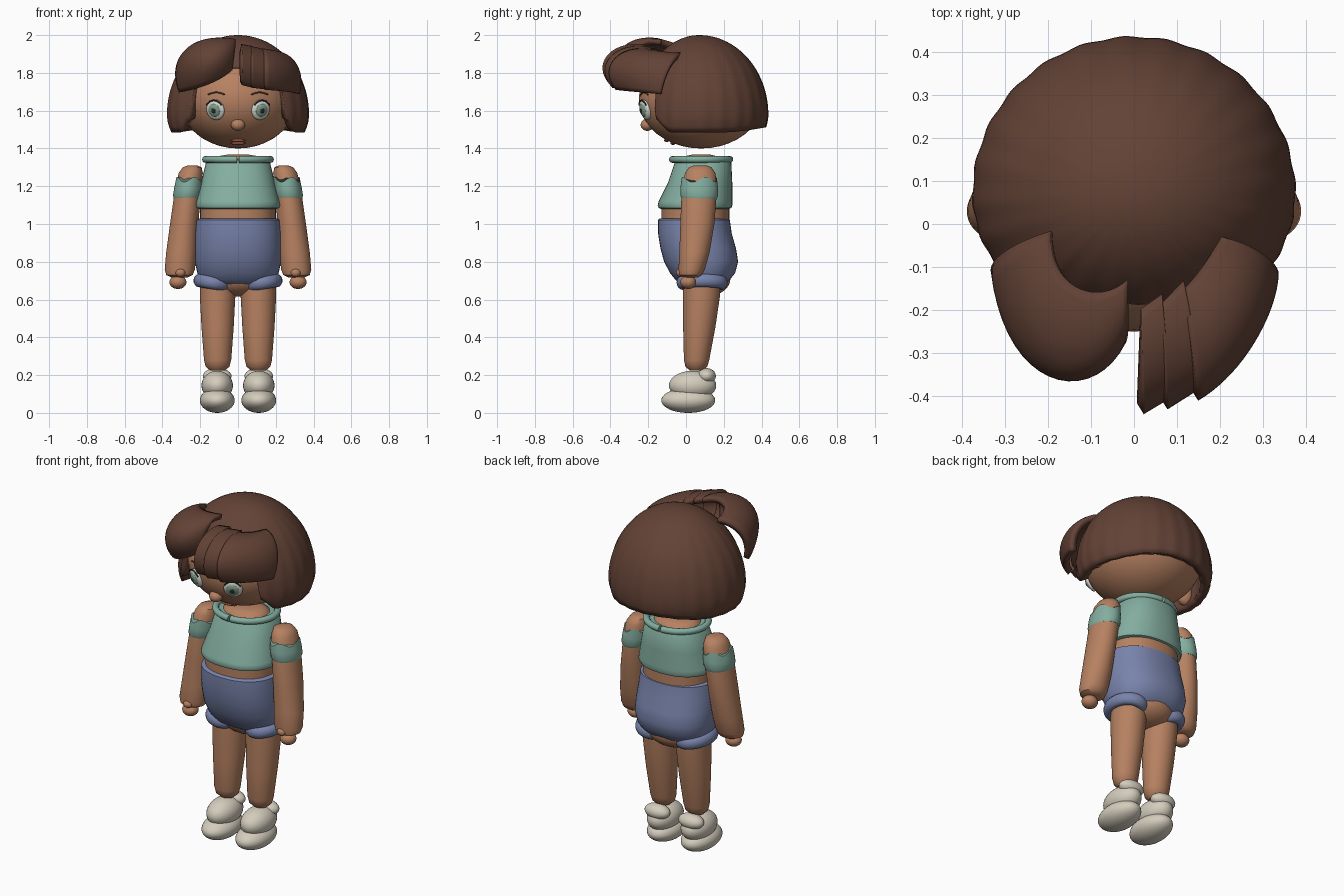
import bpy, bmesh
from math import sin, cos, pi, sqrt, copysign, radians
from mathutils import Matrix, Vector

if bpy.data.objects.get("Cube"):
    bpy.data.objects.remove(bpy.data.objects["Cube"])


def material(name, *rgb):
    m = bpy.data.materials.new(name)
    m.use_nodes = True
    m.diffuse_color = (*rgb, 1)
    m.node_tree.nodes["Principled BSDF"].inputs["Base Color"].default_value = (*rgb, 1)
    return m


skin = material("skin", .47, .22, .12)
hair = material("hair_brown", .125, .055, .037)
teal = material("shirt_teal", .23, .42, .35)
blue = material("shorts_blue", .19, .23, .41)
cream = material("shoe_cream", .66, .61, .51)
white = material("eye_white", .70, .72, .66)
green = material("iris_green", .22, .34, .26)
black = material("pupil_dark", .02, .025, .02)
lip = material("lip_red", .30, .10, .065)
SIDES = ((1, "left"), (-1, "right"))
made = []


def finish(bm, name, mat):
    bmesh.ops.recalc_face_normals(bm, faces=bm.faces)
    me = bpy.data.meshes.new(name)
    bm.to_mesh(me)
    bm.free()
    me.materials.append(mat)
    ob = bpy.data.objects.new(name, me)
    bpy.context.collection.objects.link(ob)
    made.append(ob)
    return ob


def grid(bm, rows, closed):
    """Skin rows of points with quads."""
    vs = [[bm.verts.new(p) for p in row] for row in rows]
    for a, b in zip(vs, vs[1:]):
        n = len(a)
        for i in range(n if closed else n - 1):
            j = (i + 1) % n
            bm.faces.new((a[i], a[j], b[j], b[i]))
    return vs


def loft(name, mat, rings, square=2.0, wave=0.0, n=40):
    """Capped stack of rounded rings: (z, cx, cy, rx, ry); wave ripples the first ring."""
    def c(v):
        return copysign(abs(v) ** (2 / square), v)
    bm = bmesh.new()
    rows = []
    for k, (z, cx, cy, rx, ry) in enumerate(rings):
        w = wave if k == 0 else 0
        rows.append([(cx + rx * c(cos(t)), cy + ry * c(sin(t)), z + w * sin(4 * t))
                     for t in (2 * pi * i / n for i in range(n))])
    vs = grid(bm, rows, True)
    bm.faces.new(vs[0])
    bm.faces.new(vs[-1])
    return finish(bm, name, mat)


def ball(name, mat, loc, size, frame=Matrix()):
    bm = bmesh.new()
    bmesh.ops.create_uvsphere(bm, u_segments=36, v_segments=20, radius=1,
                              matrix=frame @ Matrix.Translation(loc) @ Matrix.Diagonal((*size, 1)))
    return finish(bm, name, mat)


def tube(name, mat, pts, radius):
    cu = bpy.data.curves.new(name, "CURVE")
    cu.dimensions = "3D"
    cu.bevel_depth, cu.bevel_resolution, cu.use_fill_caps = radius, 4, True
    sp = cu.splines.new("POLY")
    sp.points.add(len(pts) - 1)
    for p, co in zip(sp.points, pts):
        p.co = (*co, 1)
    cu.materials.append(mat)
    ob = bpy.data.objects.new(name, cu)
    bpy.context.collection.objects.link(ob)


def bez(pts, t):
    pts = [Vector(p) for p in pts]
    while len(pts) > 1:
        pts = [a.lerp(b, t) for a, b in zip(pts, pts[1:])]
    return pts[0]


def lock(name, columns, thick, n=18):
    """Curved hair lock: a Bezier patch with thickness."""
    bm = bmesh.new()
    grid(bm, [[bez([bez(c, j / n) for c in columns], i / n) for j in range(n + 1)]
              for i in range(n + 1)], False)
    mod = finish(bm, name, hair).modifiers.new("thickness", "SOLIDIFY")
    mod.thickness, mod.offset = thick, 0


# Head
HEAD, SIZE = Vector((0, .08, 1.66)), Vector((.31, .33, .26))
ball("head", skin, HEAD, SIZE)


def face_point(x, z):
    d = 1 - (x / SIZE.x) ** 2 - ((z - HEAD.z) / SIZE.z) ** 2
    return Vector((x, HEAD.y - SIZE.y * sqrt(d), z))


def face_frame(x, z):
    p = face_point(x, z)
    nrm = Vector([(p[i] - HEAD[i]) / SIZE[i] ** 2 for i in range(3)])
    return Matrix.Translation(p) @ nrm.to_track_quat("Y", "Z").to_matrix().to_4x4()


ball("nose", skin, (0, -.205, 1.525), (.037, .035, .032))
for z, part in ((1.443, "upper_lip"), (1.428, "lower_lip")):
    ball(part, lip, face_point(0, z), (.04, .014, .009))
for s, side in SIDES:
    eye = face_frame(s * .12, 1.605)
    ball(side + "_eye", white, (0, 0, 0), (.052, .02, .056), eye)
    ball(side + "_iris", green, (0, .012, 0), (.034, .014, .036), eye)
    ball(side + "_pupil", black, (0, .02, 0), (.014, .01, .016), eye)
    arc = [radians(30 + 8 * i) for i in range(16)]
    tube(side + "_eyelid", black, [eye @ Vector((.05 * cos(a), .008, .053 * sin(a))) for a in arc], .004)
    tube(side + "_eyebrow", hair, [face_point(s * (.07 + .01 * i), 1.685 + .012 * sin(pi * i / 9))
                                   for i in range(10)], .004)
    ball(side + "_ear", skin, (s * .315, .05, 1.56), (.05, .04, .055))


# Bobbed hair cap with an open face
def step(a, lo, hi):
    t = min(1, max(0, (a - lo) / (hi - lo)))
    return t * t * (3 - 2 * t)


def hem(a):
    """Lower edge height by angle away from the front, in degrees."""
    return 1.83 - .27 * step(a, 37, 44) - .075 * step(a, 42, 60) + .025 * step(a, 110, 170)


bm = bmesh.new()
rows, N, K = [], 180, 28
for k in range(K + 1):
    row = []
    for i in range(N):
        t = 360 * i / N
        low = hem(min(t, 360 - t))
        z = 2 - (2 - low) * (1 - cos(max(k, .05) / K * pi / 2))
        u = (z - 1.58) / .42
        f = sqrt(1 - u * u) if u > 0 else 1 - .07 * ((1.58 - z) / .1) ** 2
        f *= 1 + .006 * sin(radians(t * 24)) * k / K
        a = radians(t)
        ry = .32 if cos(a) > 0 else .365
        row.append((.375 * f * sin(a), .07 - ry * f * cos(a), z))
    rows.append(row)
bm.faces.new(grid(bm, rows, True)[0])
cap = finish(bm, "hair_cap", hair).modifiers.new("thickness", "SOLIDIFY")
cap.thickness, cap.offset = .045, -1

# Swept fringe
lock("right_fringe", [
    [(-.015, -.13, 1.96), (-.02, -.22, 1.98), (-.03, -.30, 1.92), (-.04, -.26, 1.82)],
    [(-.09, -.20, 1.98), (-.08, -.36, 2.0), (-.10, -.52, 1.90), (-.12, -.33, 1.75)],
    [(-.20, -.14, 1.97), (-.30, -.32, 1.98), (-.32, -.46, 1.85), (-.26, -.30, 1.71)],
    [(-.19, -.02, 1.93), (-.29, -.05, 1.93), (-.35, -.10, 1.84), (-.30, -.13, 1.70)]], .03)
# Pleated fringe: overlapping strips, then one wide lock
pleats = [
    [(.015, -.20, 1.93), (.015, -.36, 1.97), (.015, -.50, 1.86), (.015, -.39, 1.745)],
    [(.06, -.19, 1.92), (.07, -.34, 1.96), (.07, -.49, 1.85), (.07, -.38, 1.73)],
    [(.11, -.16, 1.90), (.14, -.30, 1.95), (.14, -.47, 1.85), (.14, -.36, 1.72)]]
for i in range(2):
    back = [Vector(p) + Vector((.005, .025, 0)) for p in pleats[i + 1]]
    lock("left_fringe_pleat_%d" % (i + 1), [pleats[i], back], .03)
lock("left_fringe", [
    pleats[2],
    [(.16, -.12, 1.88), (.22, -.27, 1.95), (.25, -.40, 1.85), (.23, -.31, 1.71)],
    [(.19, -.06, 1.89), (.29, -.14, 1.92), (.34, -.24, 1.83), (.30, -.20, 1.70)],
    [(.20, -.03, 1.89), (.29, -.06, 1.88), (.34, -.11, 1.80), (.31, -.13, 1.69)]], .035)

# Torso and clothes
loft("neck", skin, [(1.28, 0, .08, .15, .13), (1.34, 0, .08, .13, .11),
                    (1.36, 0, .08, .10, .08), (1.367, 0, .08, .06, .05)])
loft("waist", skin, [(1.12, 0, .05, .2, .18), (1.0, 0, .05, .2, .18)], 2.3)
loft("shirt", teal, [(1.34, 0, .09, .155, .14), (1.325, 0, .09, .17, .15), (1.22, 0, .075, .195, .17),
                     (1.12, 0, .05, .222, .195), (1.10, 0, .048, .226, .198),
                     (1.085, 0, .048, .22, .192), (1.08, 0, .048, .2, .18)], 2.3)
loft("shorts", blue, [(1.03, 0, .042, .205, .178), (1.022, 0, .042, .22, .19), (.95, 0, .047, .227, .195),
                      (.87, 0, .065, .23, .2), (.8, 0, .08, .229, .196), (.74, 0, .088, .215, .172),
                      (.70, 0, .088, .195, .14), (.68, 0, .088, .17, .11)], 2.3)
ball("hips", skin, (0, .1, .71), (.16, .135, .095))

for s, side in SIDES:
    # Collar half
    tube(side + "_collar", teal, [(s * .172 * sin(a), .08 - .152 * cos(a), 1.342)
                                  for a in (.03 + (pi - .06) * i / 30 for i in range(31))], .018)
    # Arm, sleeve and hand
    loft(side + "_arm", skin, [(z, s * x, y, rx, ry) for z, x, y, rx, ry in (
        (1.31, .24, .075, .025, .035), (1.3, .243, .075, .05, .06), (1.27, .25, .075, .064, .08),
        (1.2, .262, .072, .069, .094), (1.0, .285, .06, .075, .09), (.85, .3, .045, .08, .08),
        (.76, .308, .03, .08, .07), (.73, .31, .025, .07, .06), (.718, .31, .025, .045, .04))])
    loft(side + "_sleeve", teal, [(z, s * x, .07, rx, ry) for z, x, rx, ry in (
        (1.235, .257, .071, .094), (1.19, .263, .075, .1), (1.15, .268, .076, .1),
        (1.135, .27, .07, .092))], wave=.014)
    ball(side + "_hand", skin, (s * .318, .012, .692), (.045, .042, .036))
    ball(side + "_thumb", skin, (s * .305, -.03, .742), (.026, .022, .022))
    # Leg and shorts cuff
    loft(side + "_leg", skin, [(z, s * .108, y, rx, ry) for z, y, rx, ry in (
        (.74, .085, .09, .1), (.62, .082, .094, .098), (.45, .07, .085, .085),
        (.28, .056, .072, .067), (.245, .055, .063, .058), (.225, .055, .04, .036))])
    bm = bmesh.new()
    tilt = Matrix.Translation((s * .128, .085, .69)) @ Matrix.Rotation(-s * .15, 4, "Y")
    rows = [[tilt @ Vector(((.078 + .03 * cos(b)) * cos(a), (.105 + .03 * cos(b)) * sin(a), .036 * sin(b)))
             for b in (2 * pi * j / 16 for j in range(16))]
            for a in (2 * pi * i / 40 for i in range(41))]
    grid(bm, rows, True)
    bmesh.ops.remove_doubles(bm, verts=bm.verts, dist=.0001)
    finish(bm, side + "_cuff", blue)
    # Chunky shoe
    ball(side + "_sole", cream, (s * .11, .012, .066), (.092, .143, .066))
    ball(side + "_shoe_upper", cream, (s * .11, .035, .145), (.083, .125, .078))
    ball(side + "_shoe_heel", cream, (s * .11, .108, .195), (.076, .05, .042))

# Smooth shading with sharp edges kept
bpy.ops.object.select_all(action="DESELECT")
for ob in made:
    ob.select_set(True)
bpy.context.view_layer.objects.active = made[0]
bpy.ops.object.shade_smooth_by_angle(angle=radians(40))
